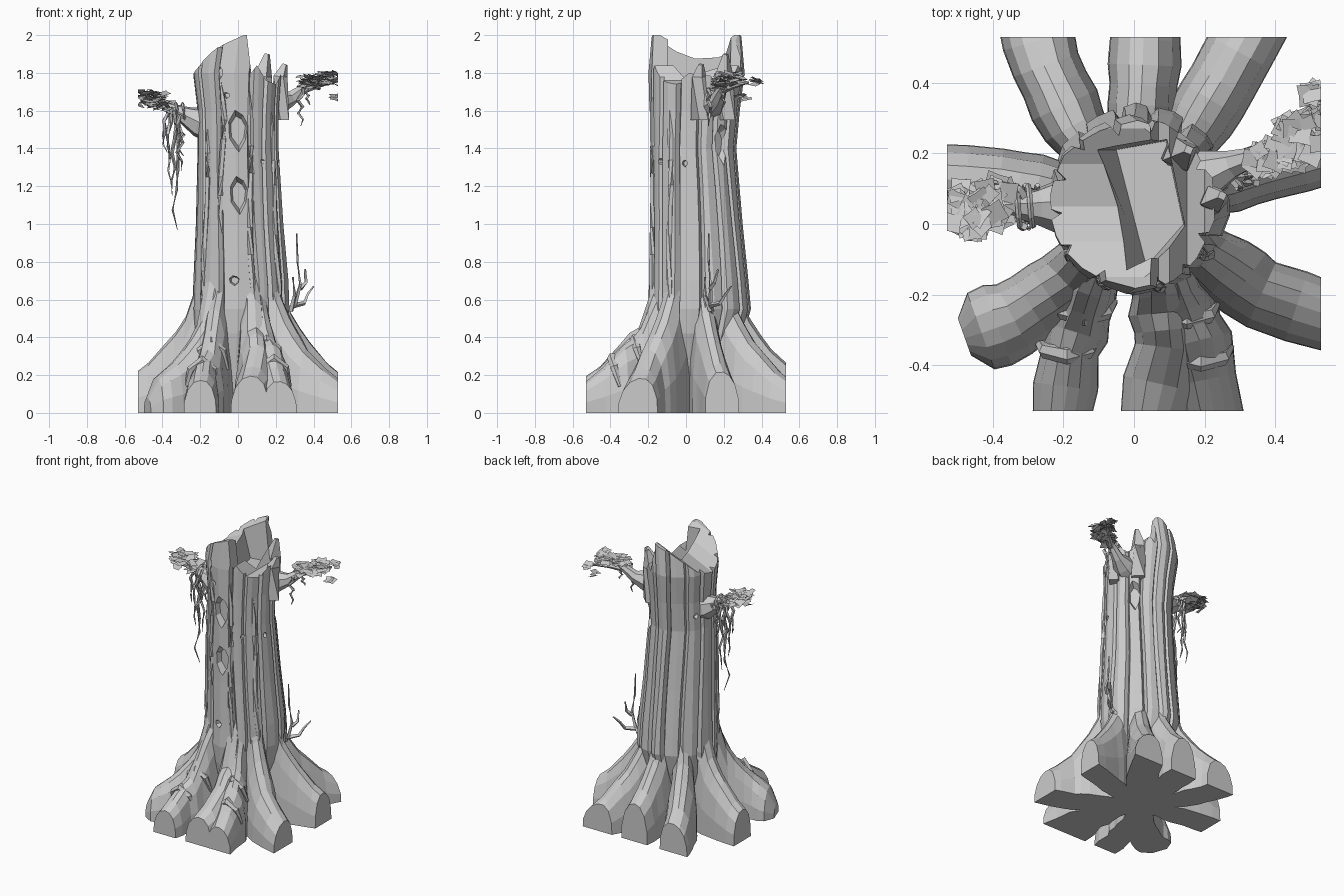
import bpy, bmesh, math, random
from mathutils import Vector

if "Cube" in bpy.data.objects:
    bpy.data.objects.remove(bpy.data.objects["Cube"])

random.seed(7)
rnd = random.uniform
LIM = 0.53
mat = bpy.data.materials.new("weathered_grey_wood")
mat.diffuse_color = (0.6, 0.6, 0.6, 1)
mat.use_nodes = True
mat.node_tree.nodes["Principled BSDF"].inputs["Base Color"].default_value = mat.diffuse_color


def finish(name, bm):
    bmesh.ops.recalc_face_normals(bm, faces=bm.faces)
    me = bpy.data.meshes.new(name)
    bm.to_mesh(me)
    bm.free()
    ob = bpy.data.objects.new(name, me)
    bpy.context.collection.objects.link(ob)
    me.materials.append(mat)
    return ob


def add_loft(bm, rings):
    vs = [[bm.verts.new(p) for p in r] for r in rings]
    n = len(vs[0])
    for a, b in zip(vs, vs[1:]):
        for i in range(n):
            bm.faces.new((a[i], a[(i + 1) % n], b[(i + 1) % n], b[i]))
    bm.faces.new(vs[0][::-1])
    bm.faces.new(vs[-1])


def loft(name, rings):
    bm = bmesh.new()
    add_loft(bm, rings)
    return finish(name, bm)


def add_tube(bm, path, radii, sides=5):
    pts = [Vector(p) for p in path]
    rings = []
    for i, p in enumerate(pts):
        d = pts[min(i + 1, len(pts) - 1)] - pts[max(i - 1, 0)]
        q = d.to_track_quat('Z', 'Y')
        rings.append([p + q @ Vector((math.cos(t), math.sin(t), 0)) * radii[i]
                      for t in (2 * math.pi * k / sides for k in range(sides))])
    add_loft(bm, rings)


def interp(table, t):
    if t <= table[0][0]:
        return table[0][1:]
    for a, b in zip(table, table[1:]):
        if t <= b[0]:
            f = (t - a[0]) / (b[0] - a[0])
            return tuple(u + (v - u) * f for u, v in zip(a[1:], b[1:]))
    return table[-1][1:]


def cut(ob, cutter):
    cutter.hide_render = True
    m = ob.modifiers.new("cut", 'BOOLEAN')
    m.operation, m.solver, m.object = 'DIFFERENCE', 'EXACT', cutter
    bpy.context.view_layer.objects.active = ob
    bpy.ops.object.modifier_apply(modifier=m.name)
    bpy.data.objects.remove(cutter)


# Trunk: height, centre x, centre y, radius x, radius y
TRUNK = [(0, 0, .03, .13, .13), (.28, 0, .05, .2, .2), (.42, .01, .06, .24, .24),
         (.55, .015, .07, .255, .265), (.7, .015, .067, .25, .255), (1.0, .008, .055, .23, .237),
         (1.4, 0, .037, .213, .222), (1.6, 0, .045, .213, .232), (1.8, -.005, .055, .232, .247),
         (2.0, .02, .055, .235, .23)]


def surface(deg, z, k=1.0):
    cx, cy, rx, ry = interp(TRUNK, z)
    a = math.radians(deg)
    return Vector((cx + rx * k * math.cos(a), cy + ry * k * math.sin(a), z))


# Bark panels separated by V-shaped grooves of varying depth
grooves = [-116, -71, -50, -24, 5, 30, 55, 80, 104, 132, 160, 188, 214]
depth = [rnd(.87, .94) for _ in grooves]
bulge = [rnd(1.0, 1.035) for _ in grooves]
rings = []
for z in [0, .15, .28, .42, .55, .7, .85, 1.0, 1.2, 1.4, 1.6, 1.8, 2.0]:
    ring = []
    for i, g in enumerate(grooves):
        nxt = grooves[(i + 1) % len(grooves)] + (360 if i == len(grooves) - 1 else 0)
        g2 = g + 2.5 * math.sin(3 * z + i)
        ring += [surface(g2 - 3.5, z, 1.0), surface(g2, z, depth[i] + rnd(-.01, .01)),
                 surface(g2 + 3.5, z, 1.0), surface((g + nxt) / 2, z, bulge[i])]
    rings.append(ring)
trunk = loft("trunk", rings)

# Broken top: sloping saddle, hollow with a slanted wall, jagged low right rim
saddle = [(-.4, 2.0), (-.15, 2.0), (-.05, 1.94), (.05, 1.91), (.17, 1.935), (.27, 2.0),
          (.5, 2.0), (.5, 2.5), (-.4, 2.5)]
cut(trunk, loft("saddle_cutter", [[(x, y, z + .46 * (x - .03)) for y, z in saddle]
                                  for x in (-.5, .5)]))
rim = [(.035, 2.1), (.07, 1.8), (.1, 1.84), (.15, 1.76), (.2, 1.74), (.25, 1.84),
       (.3, 1.86), (.5, 2.1)]
cut(trunk, loft("rim_cutter", [[(x, y, z) for x, z in rim] for y in (-.5, .5)]))
cut(trunk, loft("hollow_cutter", [
    [(-.05, .21, 1.71), (.035, -.12, 1.71), (.14, 0, 1.71), (.09, .235, 1.71)],
    [(-.16, .21, 2.1), (-.05, -.135, 2.1), (.17, -.03, 2.1), (.1, .25, 2.1)]]))


# Diamond and round knot holes with bevelled sides
def knot(deg, z, w, h, deep):
    p = surface(deg, z)
    a = math.radians(deg)
    out, side = Vector((math.cos(a), math.sin(a), 0)), Vector((-math.sin(a), math.cos(a), 0))
    shape = [(-.3, 1), (.5, .8), (1, .35), (.8, -.4), (.1, -1), (-.9, -.35), (-1, .5)]
    cut(trunk, loft("knot_cutter", [[p + out * d + side * (u * w * s) + Vector((0, 0, v * h * s))
                                     for u, v in shape]
                                    for d, s in ((-deep, .7), (.01, 1), (.1, 1.05))]))


for k in [(-90, 1.49, .055, .115, .04), (-90, 1.15, .05, .105, .04), (43, 1.42, .045, .11, .035),
          (-98, .7, .028, .028, .03), (-52, 1.33, .018, .02, .03), (-114, 1.8, .02, .04, .03),
          (-106, 1.68, .02, .018, .03), (150, 1.5, .02, .02, .03), (-12, 1.32, .015, .02, .03)]:
    knot(*k)

# Splintered shards on the rim
bm = bmesh.new()
for x, y, z, r in [(.13, .2, 1.9, .06), (.225, .07, 1.845, .045)]:
    add_tube(bm, [(x, y, 1.55), (x, y, 1.78), (x + .025, y + .01, z)], [r, r * .9, .015], 4)
finish("rim_shards", bm)

# Raised bark strands framing the front panel
bm = bmesh.new()
for deg, z0, z1, amp in [(-113, 1.75, .95, 3), (-74, 1.7, .55, 3), (-140, 1.5, .5, 3),
                         (-35, 1.6, .55, 3)]:
    n = 8
    path = [surface(deg + amp * math.sin(i * .8), z0 + (z1 - z0) * i / n, 1.0)
            for i in range(n + 1)]
    add_tube(bm, path, [.004] + [.016] * (n - 1) + [.004], 5)
finish("bark_strands", bm)

# Roots: arched cross-sections swept outward, cut off square at the base limits
HEIGHT = [(0, .95), (.18, .85), (.22, .74), (.255, .62), (.3, .51), (.36, .42), (.45, .315),
          (.54, .22), (.68, .13)]
ARCH = [(-1, 0), (-.98, .35), (-.76, .72), (-.38, .95), (.05, 1), (.42, .94), (.75, .74),
        (.97, .36), (1, 0)]


def root(name, pts, hw, k=1.0, tip=1.0, lump=.05):
    path = []
    for a, b in zip(pts, pts[1:]):
        path += [Vector(a).lerp(Vector(b), f / 3) for f in range(3)]
    path.append(Vector(pts[-1]))
    rings = []
    for i, p in enumerate(path):
        f = i / (len(path) - 1)
        d = (path[min(i + 1, len(path) - 1)] - path[max(i - 1, 0)]).normalized()
        r = (p - Vector((0, .03))).length
        h = interp(HEIGHT, r)[0] * k * rnd(1 - lump * .6, 1 + lump * .6)
        w = hw * min(1, .6 + f * .9) * rnd(1 - lump, 1 + lump)
        if f > .99:
            h, w = h * tip, w * tip
        rings.append([(p.x - d.y * u * w, p.y + d.x * u * w, v * h) for u, v in ARCH])
    bm = bmesh.new()
    add_loft(bm, rings)
    for n in [(1, 0, 0), (-1, 0, 0), (0, 1, 0), (0, -1, 0)]:
        bmesh.ops.bisect_plane(bm, geom=bm.verts[:] + bm.edges[:] + bm.faces[:],
                               plane_co=Vector(n) * LIM, plane_no=n, clear_outer=True)
        bmesh.ops.holes_fill(bm, edges=[e for e in bm.edges if e.is_boundary], sides=0)
    finish(name, bm)


root("back_left_root", [(-.05, .1), (-.17, .28), (-.25, .45), (-.31, .66)], .1)
root("back_root", [(0, .1), (.02, .28), (.03, .45), (.035, .66)], .1)
root("back_right_root", [(.06, .1), (.16, .25), (.25, .4), (.39, .66)], .1)
root("right_root", [(.05, .06), (.22, .1), (.38, .15), (.66, .23)], .085)
root("front_right_root", [(.05, .02), (.22, -.1), (.36, -.2), (.66, -.3)], .1)
root("front_root_inner", [(.04, 0), (.085, -.2), (.1, -.35), (.03, -.66)], .1, .9, 1, .1)
root("front_root_outer", [(.06, 0), (.13, -.2), (.18, -.33), (.25, -.66)], .095, .92, 1, .1)
root("front_left_root_inner", [(-.05, 0), (-.13, -.2), (-.18, -.36), (-.22, -.66)], .09, .88, 1, .12)
root("front_left_root_outer", [(-.06, 0), (-.19, -.17), (-.34, -.27), (-.48, -.32)], .115, .9, .5, .1)
root("left_root", [(-.05, .06), (-.22, .09), (-.38, .12), (-.66, .14)], .095, .95)

# Soft folds draped over the front roots
bm = bmesh.new()
for x, y, z in [(-.14, -.25, .4), (-.19, -.36, .3), (.15, -.26, .41), (.19, -.38, .31)]:
    add_tube(bm, [(x - .085, y + .03, z - .17), (x - .06, y, z - .07), (x, y - .01, z - .02),
                  (x + .06, y, z - .07), (x + .085, y + .03, z - .17)],
             [.01, .022, .028, .022, .01], 6)
finish("root_folds", bm)

# Side branches
bm = bmesh.new()
add_tube(bm, [(.12, .12, 1.62), (.21, .14, 1.645), (.28, .17, 1.665), (.34, .19, 1.71),
              (.42, .22, 1.76)], [.08, .07, .04, .028, .015], 7)
add_tube(bm, [(.33, .18, 1.7), (.42, .25, 1.73), (.5, .33, 1.75)], [.02, .014, .006], 5)
finish("right_branch", bm)
bm = bmesh.new()
add_tube(bm, [(-.12, .05, 1.52), (-.21, .05, 1.54), (-.28, .05, 1.575), (-.35, .05, 1.61),
              (-.44, .05, 1.65)], [.1, .08, .05, .028, .012], 7)
add_tube(bm, [(-.3, .05, 1.585), (-.33, .1, 1.62), (-.4, .12, 1.65)], [.025, .015, .006], 5)
finish("left_branch", bm)


# Flat ragged foliage pads
def foliage(name, pads):
    bm = bmesh.new()
    for cx, cy, cz, rx, ry, rz, count in pads:
        for _ in range(count):
            t, s = rnd(0, 2 * math.pi), math.sqrt(random.random())
            c = Vector((cx + rx * s * math.cos(t), cy + ry * s * math.sin(t), cz + rnd(-rz, rz)))
            yaw, tx, ty, size = rnd(0, 6.28), rnd(-.4, .4), rnd(-.4, .4), rnd(.025, .045)
            vs = []
            for j in range(8):
                r = size * (1.0 if j % 2 else .65)
                a = yaw + j * math.pi / 4
                x, y = r * math.cos(a), r * math.sin(a)
                p = c + Vector((x, y, x * tx + y * ty))
                p.x = max(-LIM, min(LIM, p.x))
                vs.append(bm.verts.new(p))
            bm.faces.new(vs)
    finish(name, bm)


foliage("right_foliage", [(.38, .19, 1.75, .06, .04, .035, 40), (.465, .235, 1.77, .06, .065, .03, 60),
                          (.505, .37, 1.75, .015, .02, .02, 8), (.515, .3, 1.67, .01, .02, .01, 4)])
foliage("left_foliage", [(-.455, .04, 1.665, .075, .07, .04, 70), (-.39, .06, 1.63, .04, .06, .025, 15)])

# Hanging vines
bm = bmesh.new()
for x, y, z0, z1 in [(-.33, .02, 1.6, .97), (-.36, .05, 1.6, 1.22), (-.3, .08, 1.58, 1.36),
                     (-.34, .1, 1.6, 1.15), (-.38, .03, 1.63, 1.38), (-.31, .0, 1.58, 1.28),
                     (.33, .13, 1.72, 1.52), (.37, .2, 1.73, 1.63)]:
    path = [(x + rnd(-.018, .018), y + rnd(-.015, .015), z0 + (z1 - z0) * i / 6) for i in range(7)]
    add_tube(bm, path, [.012, .012, .011, .01, .008, .006, .002], 4)
for x in (-.3, -.335):  # loops tied round the left branch
    add_tube(bm, [(x + .003 * i, .05 + .06 * math.cos(i * .7), 1.59 + .05 * math.sin(i * .7))
                  for i in range(10)], [.008] * 10, 4)
finish("hanging_vines", bm)

# Bare twigs sprouting by the right root
bm = bmesh.new()
for path in [[(.24, .14, .52), (.3, .13, .57), (.33, .13, .68), (.315, .12, .8), (.31, .12, .95)],
             [(.3, .13, .57), (.35, .18, .58), (.37, .21, .63), (.4, .24, .67)],
             [(.33, .13, .66), (.36, .15, .69), (.355, .17, .76)],
             [(.28, .13, .54), (.3, .1, .62), (.29, .1, .72)]]:
    n = len(path)
    add_tube(bm, path, [.014 * (1 - i / n) + .001 for i in range(n)], 4)
finish("root_twigs", bm)
